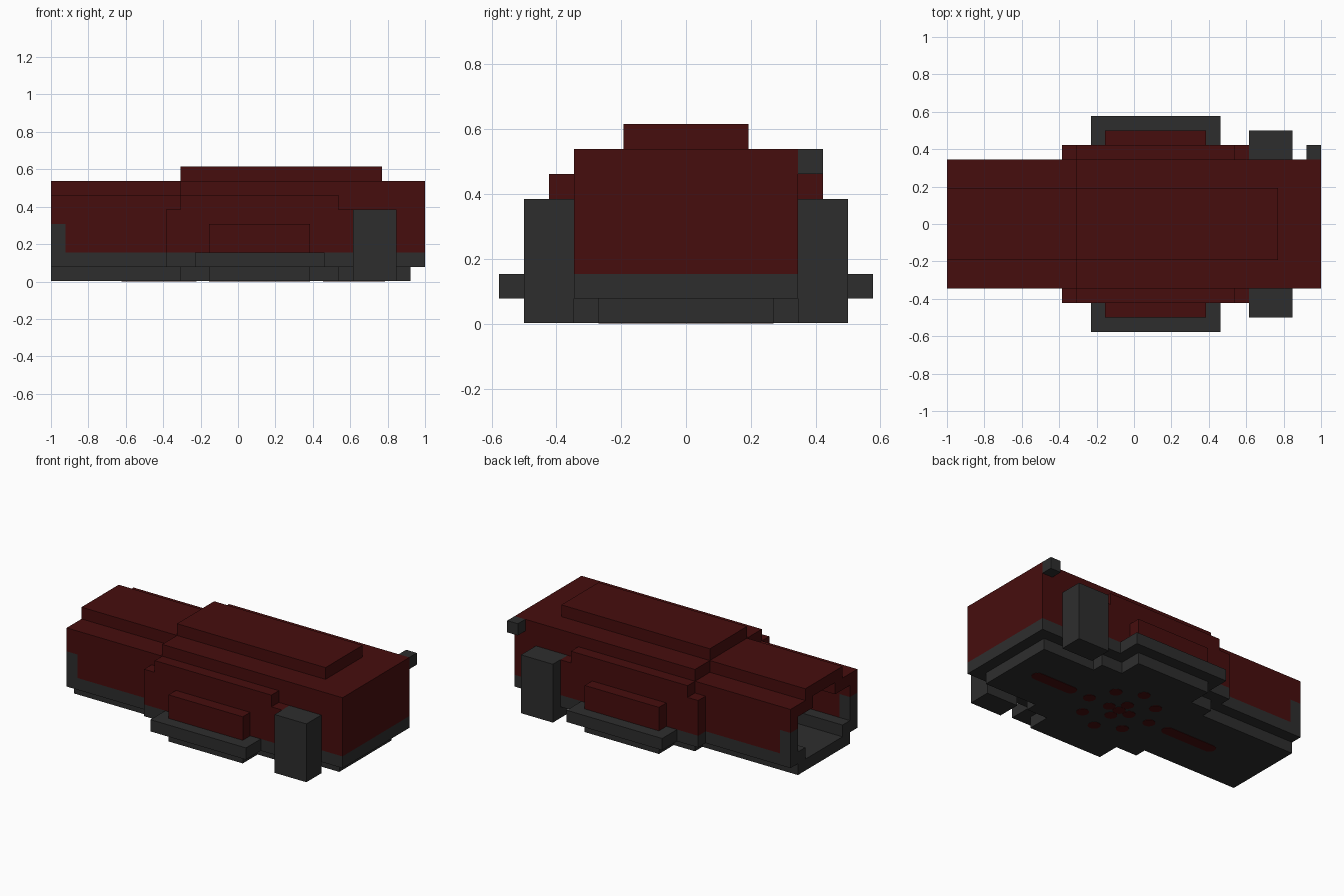
import bpy
import bmesh
from math import cos, sin, pi

U = 1 / 13  # one block of the model's grid

cube = bpy.data.objects.get("Cube")
if cube:
    bpy.data.objects.remove(cube, do_unlink=True)


def material(name, rgb):
    m = bpy.data.materials.new(name)
    m.use_nodes = True
    color = (*rgb, 1)
    m.diffuse_color = color
    m.node_tree.nodes["Principled BSDF"].inputs["Base Color"].default_value = color
    return m


RED = material("dark_red", (0.062, 0.004, 0.004))
GREY = material("charcoal", (0.027, 0.027, 0.027))


def finish(bm, name, mat):
    mesh = bpy.data.meshes.new(name)
    bm.to_mesh(mesh)
    bm.free()
    mesh.materials.append(mat)
    obj = bpy.data.objects.new(name, mesh)
    bpy.context.collection.objects.link(obj)
    return obj


def box(name, mat, x, y, z):
    """Box between three pairs of limits, in blocks."""
    bm = bmesh.new()
    bmesh.ops.create_cube(bm, size=1)
    for v in bm.verts:
        for i, (lo, hi) in enumerate((x, y, z)):
            v.co[i] = (lo if v.co[i] < 0 else hi) * U
    return finish(bm, name, mat)


def wide(name, mat, x, half, z):
    return box(name, mat, x, (-half, half), z)


def pair(name, mat, x, y, z):
    box("left_" + name, mat, x, y, z)
    box("right_" + name, mat, x, (-y[1], -y[0]), z)


def marking(name, x0, x1, y):
    """Thin round-ended plate under the floor."""
    bm = bmesh.new()
    n = 12
    pts = []
    for cx, start in ((x1, -pi / 2), (x0, pi / 2)):
        for i in range(n + 1):
            a = start + pi * i / n
            pts.append(((cx + 0.5 * cos(a)) * U, (y + 0.5 * sin(a)) * U))
    verts = [bm.verts.new((px, py, 0)) for px, py in pts]
    face = bm.faces.new(verts)
    top = bmesh.ops.extrude_face_region(bm, geom=[face])["geom"]
    for v in top:
        if isinstance(v, bmesh.types.BMVert):
            v.co.z = 0.004
    bmesh.ops.remove_doubles(bm, verts=bm.verts[:], dist=1e-5)
    bmesh.ops.recalc_face_normals(bm, faces=bm.faces[:])
    finish(bm, name, RED)


# Stepped base
LOW = 0.03
wide("base", GREY, (-13, 12), 3.5, (LOW, 1))
wide("base_middle", GREY, (-4, 7), 4.5, (LOW, 1))
wide("base_center", GREY, (-2, 5), 6.5, (LOW, 1))

# Main hull
wide("hull_band", GREY, (-4, 13), 4.5, (1, 2))
wide("hull", RED, (-4, 13), 4.5, (2, 7))
wide("roof_plate", RED, (-4, 10), 2.5, (7, 8))

# Open bay: sills, walls, end posts and stepped roof
pair("bay_sill", GREY, (-13, -4), (2.5, 4.5), (1, 2))
pair("bay_post", GREY, (-13, -12), (3.5, 4.5), (2, 4))
pair("bay_wall", RED, (-12, -4), (3.5, 4.5), (2, 4))
pair("bay_upper_wall", RED, (-13, -4), (3.5, 4.5), (4, 6))
pair("bay_eave", RED, (-13, -4), (1.5, 3.5), (5, 6))
wide("bay_roof", RED, (-13, -4), 2.5, (6, 7))

# Stepped side bulges
pair("bulge_band", GREY, (-5, 8), (4.5, 5.5), (1, 2))
pair("bulge", RED, (-5, 8), (4.5, 5.5), (2, 5))
pair("bulge_top", RED, (-4, 7), (4.5, 5.5), (5, 6))
pair("side_panel", RED, (-2, 5), (5.5, 6.5), (2, 4))
pair("side_ledge", GREY, (-3, 6), (5.5, 7.5), (1, 2))

# Side pods and the corner block
pair("pod", GREY, (8, 11), (4.5, 6.5), (LOW, 5))
box("corner_block", GREY, (12, 13), (4.5, 5.5), (6, 7))

# Markings under the base: ring, clover and two slots
CX = 1.5
for r, dx, dy in ((3, 2, 2), (1, 0, 0)):
    spots = {(r, 0), (-r, 0), (0, r), (0, -r)}
    spots |= {(sx * dx, sy * dy) for sx in (-1, 1) for sy in (-1, 1)}
    for i, (x, y) in enumerate(sorted(spots)):
        label = "ring_dot" if r == 3 else "clover_dot"
        marking(f"{label}_{i + 1}", CX + x, CX + x, y)
marking("rear_slot", 6.4, 9.7, 0)
marking("bay_slot", -7.6, -3.4, 0)
